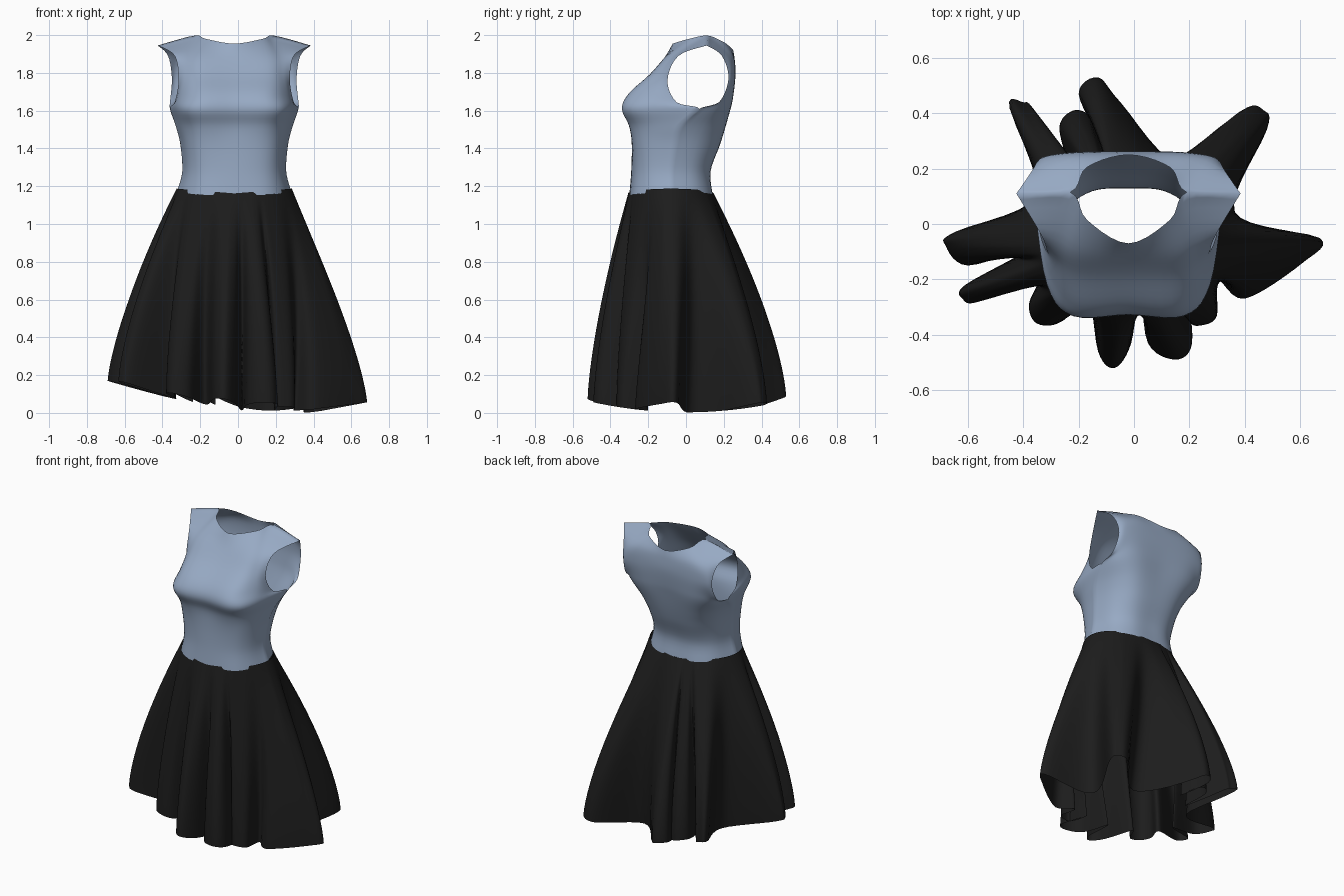
import bpy, bmesh, math
from mathutils import Vector

if "Cube" in bpy.data.objects:
    bpy.data.objects.remove(bpy.data.objects["Cube"])


def material(name, rgb):
    m = bpy.data.materials.new(name)
    m.diffuse_color = (*rgb, 1)
    m.use_nodes = True
    m.node_tree.nodes["Principled BSDF"].inputs["Base Color"].default_value = m.diffuse_color
    return m


def spline(pts, n, closed=False):
    """Catmull-Rom curve through pts, n steps per span."""
    k = len(pts)
    get = (lambda i: pts[i % k]) if closed else (lambda i: pts[max(0, min(k - 1, i))])
    out = []
    for i in range(k if closed else k - 1):
        a, b, c, d = (get(i + o) for o in (-1, 0, 1, 2))
        for s in range(n):
            t = s / n
            out.append(0.5 * (2 * b + (c - a) * t + (2 * a - 5 * b + 4 * c - d) * t * t
                              + (3 * b - a - 3 * c + d) * t ** 3))
    if not closed:
        out.append(pts[-1].copy())
    return out


def finish(name, bm, mat):
    me = bpy.data.meshes.new(name)
    bm.to_mesh(me)
    bm.free()
    ob = bpy.data.objects.new(name, me)
    bpy.context.collection.objects.link(ob)
    me.materials.append(mat)
    for p in me.polygons:
        p.use_smooth = True
    return ob


blue = material("dusty blue", (0.31, 0.40, 0.55))
black = material("black", (0.012, 0.012, 0.012))
N = 5          # steps per span in the bodice
CX = -0.02     # bodice centre line

# Bodice half panels: rows from waist to shoulder, columns from centre to side / armhole edge
FRONT = [
    [(0, -.30, 1.155), (.17, -.28, 1.155), (.26, -.20, 1.165), (.30, -.08, 1.18)],
    [(0, -.29, 1.28), (.16, -.27, 1.28), (.24, -.20, 1.28), (.275, -.08, 1.28)],
    [(0, -.287, 1.42), (.17, -.275, 1.42), (.25, -.20, 1.42), (.285, -.06, 1.42)],
    [(0, -.295, 1.52), (.18, -.295, 1.52), (.27, -.20, 1.52), (.31, -.03, 1.52)],
    [(0, -.328, 1.61), (.20, -.333, 1.61), (.295, -.22, 1.61), (.34, .07, 1.61)],
    [(0, -.295, 1.69), (.19, -.295, 1.69), (.285, -.18, 1.68), (.315, -.05, 1.645)],
    [(0, -.19, 1.79), (.18, -.19, 1.79), (.26, -.14, 1.78), (.295, -.098, 1.76)],
    [(0, -.115, 1.88), (.17, -.10, 1.89), (.25, -.06, 1.89), (.315, -.04, 1.89)],
    [(0, -.07, 1.955), (.15, .015, 1.98), (.21, .115, 1.997), (.405, .11, 1.945)],
]
BACK = [
    [(0, .14, 1.16), (.14, .13, 1.16), (.24, .06, 1.17), (.30, -.08, 1.18)],
    [(0, .13, 1.28), (.13, .12, 1.28), (.225, .05, 1.28), (.275, -.08, 1.28)],
    [(0, .18, 1.42), (.15, .165, 1.42), (.24, .08, 1.42), (.285, -.06, 1.42)],
    [(0, .21, 1.52), (.17, .20, 1.52), (.265, .12, 1.52), (.31, -.03, 1.52)],
    [(0, .235, 1.62), (.19, .235, 1.62), (.30, .18, 1.615), (.34, .07, 1.61)],
    [(0, .25, 1.69), (.19, .25, 1.69), (.295, .22, 1.68), (.34, .175, 1.645)],
    [(0, .262, 1.79), (.19, .26, 1.79), (.30, .245, 1.78), (.33, .225, 1.77)],
    [(0, .258, 1.87), (.18, .25, 1.89), (.28, .225, 1.89), (.35, .19, 1.89)],
    [(0, .25, 1.92), (.15, .205, 1.96), (.21, .115, 1.997), (.405, .11, 1.945)],
]


def panel(rows):
    full = []
    for r in rows:
        half = [Vector(p) for p in r]
        left = [Vector((-p.x, p.y, p.z)) for p in half[:0:-1]]
        full.append(spline(left + half, N))
    cols = [spline(list(c), N) for c in zip(*full)]
    return [list(r) for r in zip(*cols)]


front, back = panel(FRONT), panel(BACK)
R, C = len(front), len(front[0])

# Sew side seams below the armholes and the two shoulder seams
for r in range(R):
    for c in range(C):
        side = r <= 4 * N and c in (0, C - 1)
        shoulder = r == R - 1 and (c <= N or c >= C - 1 - N)
        if side or shoulder:
            front[r][c] = back[r][c] = (front[r][c] + back[r][c]) / 2

bm = bmesh.new()
for grid, flip in ((front, False), (back, True)):
    vs = [[bm.verts.new((p.x + CX, p.y, p.z)) for p in row] for row in grid]
    for r in range(R - 1):
        for c in range(C - 1):
            q = [vs[r][c], vs[r][c + 1], vs[r + 1][c + 1], vs[r + 1][c]]
            bm.faces.new(q[::-1] if flip else q)
bmesh.ops.remove_doubles(bm, verts=bm.verts, dist=0.0003)
finish("bodice", bm, blue)

# Skirt hem: each fold is side, tip, side, then the valley after it (counter-clockwise)
FOLDS = [
    [(.40, -.27), (.61, -.14), (.67, -.05), (.35, .03)],
    [(.48, .34), (.47, .41), (.39, .41), (.17, .20)],
    [(-.05, .44), (-.13, .53), (-.20, .47), (-.12, .30)],
    [(-.16, .39), (-.22, .41), (-.27, .35), (-.24, .20)],
    [(-.36, .41), (-.40, .44), (-.45, .42), (-.33, .10)],
    [(-.65, -.03), (-.68, -.08), (-.60, -.15), (-.38, -.09)],
    [(-.61, -.22), (-.62, -.27), (-.56, -.28), (-.34, -.17)],
    [(-.38, -.29), (-.35, -.36), (-.26, -.35), (-.17, -.22)],
    [(-.13, -.46), (-.07, -.52), (-.01, -.43), (.02, -.22)],
    [(.05, -.43), (.15, -.49), (.21, -.43), (.19, -.22)],
    [(.20, -.35), (.25, -.365), (.30, -.33), (.30, -.20)],
]
WC, RX, RY = Vector((CX, -.08)), .305, .226
K, S, ROWS = len(FOLDS), 6, 28
hem = spline([Vector(p) for f in FOLDS for p in f], S, True)
hem = hem[S:] + hem[:S]                     # start on the first tip
tips = [Vector(f[1]) for f in FOLDS]
angles = [math.atan2((t.y - WC.y) / RY, (t.x - WC.x) / RX) for t in tips]
for i in range(1, K):
    while angles[i] < angles[i - 1]:
        angles[i] += 2 * math.pi
angles.append(angles[0] + 2 * math.pi)


def hem_height(p):
    return (.003 + .16 * max(0, -p.x / .67) ** 1.2 + .05 * max(0, (p.x - .4) / .27)
            + .22 * p.y ** 2)


bm = bmesh.new()
M = len(hem)
vs = []
for j in range(ROWS + 1):
    u = j / ROWS
    f, w = 1 - (1 - u) ** 1.45, u ** .6     # flare and fold depth
    row = []
    for i, h in enumerate(hem):
        k, t = divmod(i / (4 * S), 1)
        k = int(k)
        a = angles[k] + (angles[k + 1] - angles[k]) * t
        waist = WC + Vector((RX * math.cos(a), RY * math.sin(a)))
        smooth = tips[k].lerp(tips[(k + 1) % K], t)
        p = waist + (smooth.lerp(h, w) - waist) * f
        z0 = 1.162 + .025 * abs(math.cos(a))
        row.append(bm.verts.new((p.x, p.y, z0 + (hem_height(h) - z0) * u)))
    vs.append(row)
for j in range(ROWS):
    for i in range(M):
        n = (i + 1) % M
        bm.faces.new((vs[j][i], vs[j + 1][i], vs[j + 1][n], vs[j][n]))
finish("skirt", bm, black)
